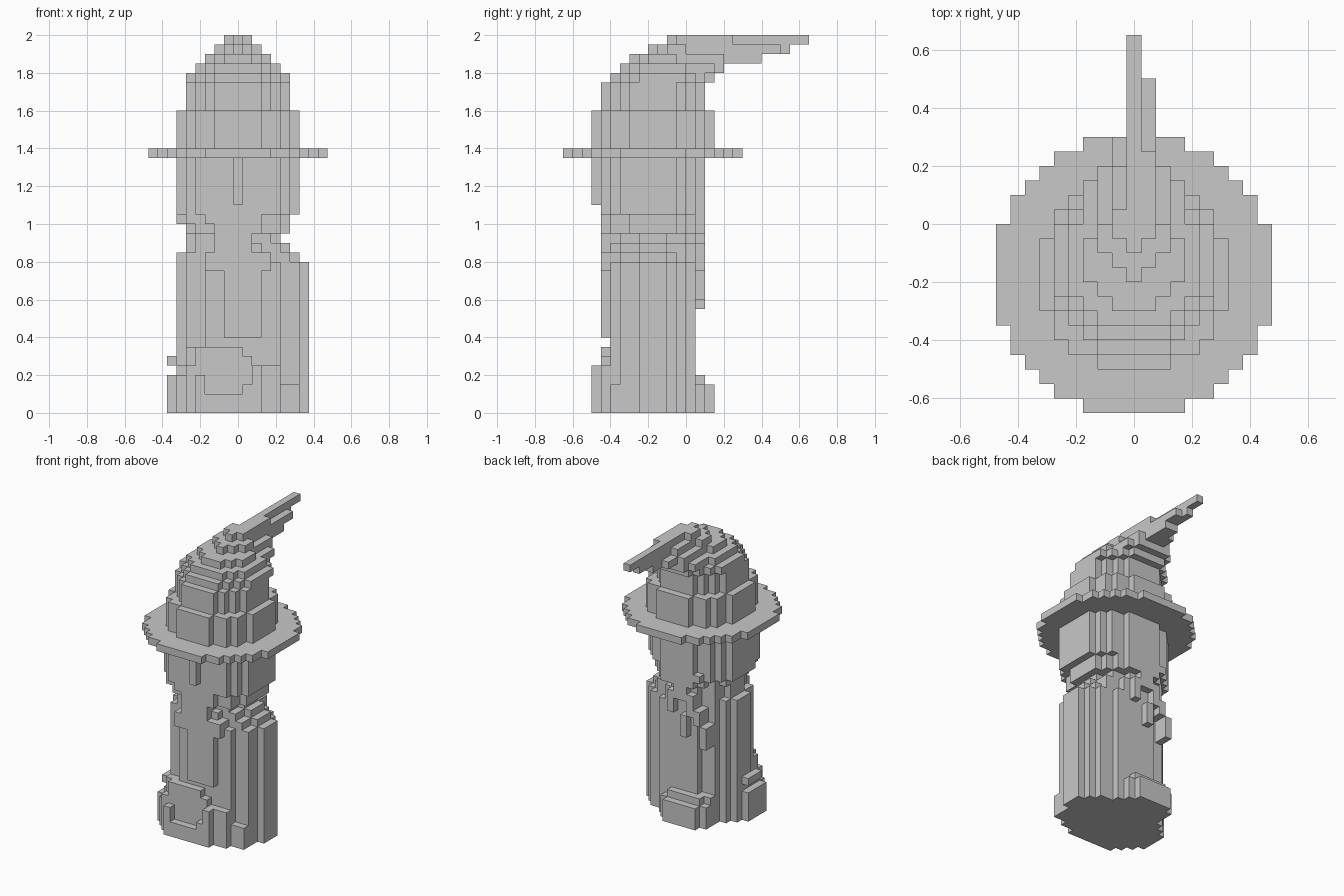
import bpy, bmesh, math

S = 0.05  # block size
if "Cube" in bpy.data.objects:
    bpy.data.objects.remove(bpy.data.objects["Cube"], do_unlink=True)

grey = bpy.data.materials.new("stone grey")
grey.use_nodes = True
color = (0.58, 0.58, 0.58, 1)
grey.diffuse_color = color
grey.node_tree.nodes["Principled BSDF"].inputs["Base Color"].default_value = color

taken = set()


def levels(lo, hi):
    return range(round(lo / S), round(hi / S))


def disc(z0, z1, cx, cy, rx, ry, front=2):
    """Blocks of an upright oval column; front sets how square its front half is."""
    cells = set()
    for i in range(-12, 13):
        for j in range(-16, 16):
            dx, dy = abs(i * S - cx) / rx, ((j + .5) * S - cy) / ry
            power = front if dy < 0 else 2
            if dx ** power + abs(dy) ** power <= 1.0001:
                cells.update((i, j, k) for k in levels(z0, z1))
    return cells


def box(x0, x1, y0, y1, z0, z1):
    """Blocks of a box; x edges lie on half steps."""
    return {(i, j, k) for i in levels(x0 + S / 2, x1 + S / 2)
            for j in levels(y0, y1) for k in levels(z0, z1)}


def part(name, *pieces):
    """Skin a set of blocks and merge its flat areas."""
    cells = set().union(*pieces) - taken
    taken.update(cells)
    bm = bmesh.new()
    verts = {}

    def vert(corner):
        if corner not in verts:
            x, y, z = corner
            verts[corner] = bm.verts.new(((x - .5) * S, y * S, z * S))
        return verts[corner]

    for cell in cells:
        for axis in range(3):
            u, v = (axis + 1) % 3, (axis + 2) % 3
            for side in (0, 1):
                near = list(cell)
                near[axis] += 2 * side - 1
                if tuple(near) in cells:
                    continue
                loop = []
                for a, b in ((0, 0), (1, 0), (1, 1), (0, 1)):
                    c = list(cell)
                    c[axis] += side
                    c[u] += a
                    c[v] += b
                    loop.append(vert(tuple(c)))
                bm.faces.new(loop if side else loop[::-1])
    bmesh.ops.dissolve_limit(bm, angle_limit=math.radians(1),
                             verts=bm.verts[:], edges=bm.edges[:])
    mesh = bpy.data.meshes.new(name)
    bm.to_mesh(mesh)
    bm.free()
    mesh.materials.append(grey)
    bpy.context.collection.objects.link(bpy.data.objects.new(name, mesh))


# Robe with shoulders, and a hem that flares to the front, back and one side
dip = box(-.175, .025, -.5, -.45, .1, .25) | box(.025, .075, -.5, -.45, .15, .25)
part("robe",
     disc(0, .8, .025, -.175, .35, .225, 2.2),
     disc(.8, .85, 0, -.175, .325, .225, 2.2),
     disc(.85, .9, 0, -.175, .275, .225),
     disc(0, .2, -.05, -.25, .325, .25, 2.2) - dip,
     disc(.2, .25, -.025, -.25, .3, .25, 2.2) - dip,
     disc(0, .15, -.05, -.05, .2, .21),
     disc(.15, .2, -.05, -.1, .2, .21),
     box(.075, .125, -.5, -.4, 0, .25),
     box(.125, .225, -.45, -.35, 0, .25),
     box(.225, .325, -.4, -.3, 0, .15))
part("neck", disc(.9, .95, -.025, -.175, .25, .225))

# Beard over the chest
part("beard",
     box(-.075, .125, -.45, -.4, .4, .75),
     box(-.175, .175, -.45, -.4, .75, .85),
     box(-.125, .075, -.45, -.4, .85, .95))

# Sleeve fold low on the robe
part("sleeve_fold",
     box(-.225, .025, -.45, -.35, .25, .35),
     box(.025, .075, -.45, -.4, .25, .3),
     box(-.275, -.225, -.4, -.3, .25, .35),
     box(-.375, -.325, -.3, -.15, .25, .3))

# Loose hair strands down the back
part("hair",
     box(-.225, -.175, 0, .1, .55, .7),
     box(-.175, -.125, 0, .1, .7, .8),
     box(-.125, -.075, 0, .1, .75, .9),
     box(-.075, -.025, 0, .1, .6, .75),
     box(-.075, .025, 0, .1, .85, .95),
     box(.025, .075, 0, .1, .75, .9))

# Head tapering to the chin, squarer at the face, and nose
part("head",
     disc(.95, 1, 0, -.175, .275, .275, 2.4),
     disc(1, 1.05, -.025, -.175, .3, .275, 2.6),
     disc(1.05, 1.35, 0, -.175, .325, .275, 3))
part("nose", box(-.025, .025, -.5, -.45, 1.1, 1.35))

# Hat with a round brim and a crown of shrinking layers
part("hat_brim", disc(1.35, 1.4, 0, -.175, .475, .475))
part("hat_crown",
     disc(1.4, 1.6, 0, -.175, .325, .325),
     disc(1.6, 1.75, 0, -.175, .275, .275),
     disc(1.75, 1.8, 0, -.125, .275, .275),
     disc(1.8, 1.85, 0, -.125, .225, .225),
     disc(1.85, 1.9, 0, -.125, .175, .175, 1.5),
     disc(1.9, 1.95, 0, -.075, .125, .125, 1),
     disc(1.95, 2, 0, -.025, .075, .075, 1))

# Hat point trailing backwards
part("hat_tip",
     box(-.175, .175, -.05, .15, 1.8, 1.85),
     box(-.125, .125, 0, .2, 1.8, 1.9),
     box(-.075, .025, .1, .3, 1.85, 1.9),
     box(-.025, .075, 0, .4, 1.85, 1.9),
     box(-.075, .075, 0, .2, 1.9, 1.95),
     box(-.025, .075, 0, .5, 1.9, 1.95),
     box(-.025, .025, .5, .55, 1.9, 1.95),
     box(-.025, .075, 0, .25, 1.95, 2),
     box(-.025, .025, 0, .65, 1.95, 2))
